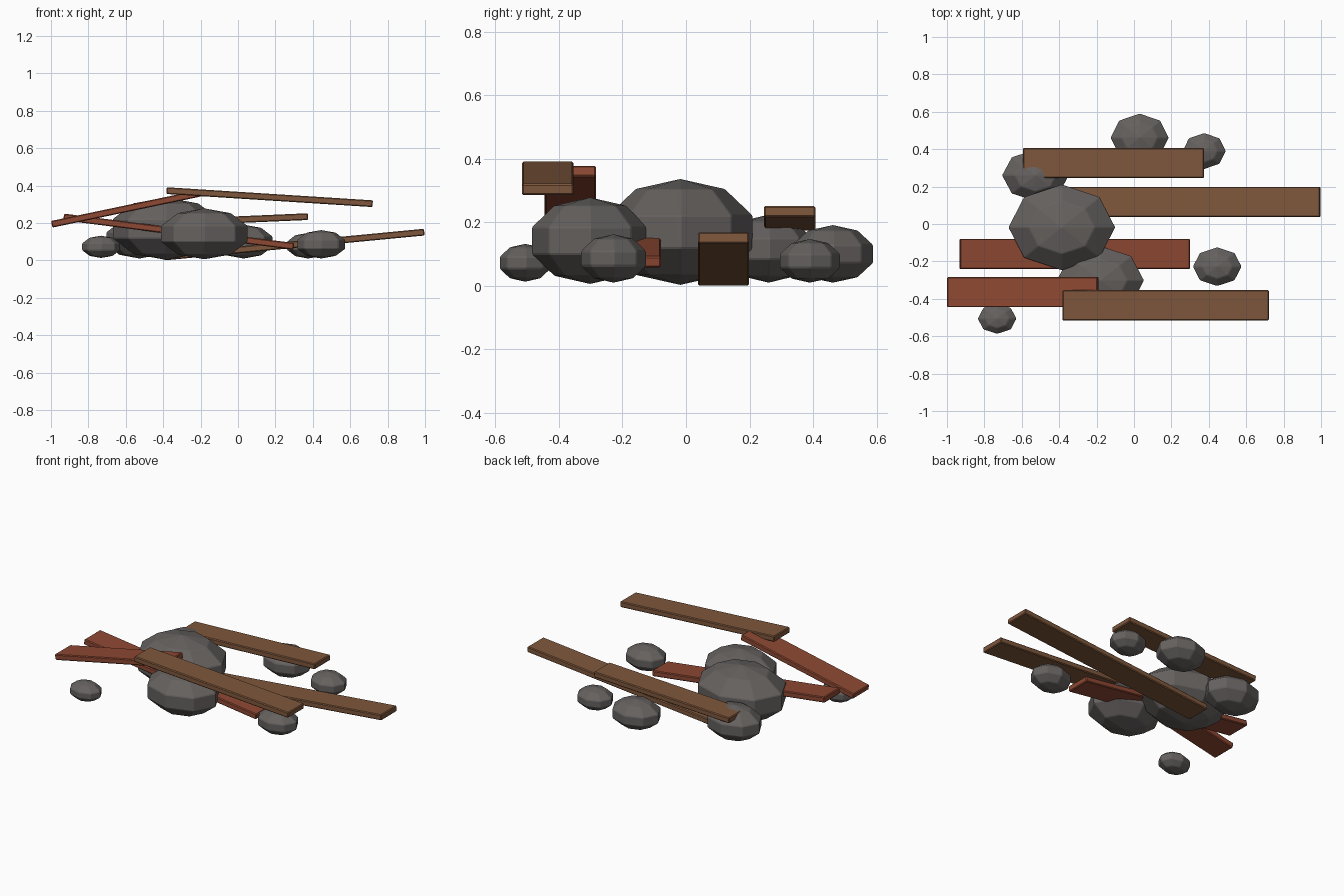
import bpy, math

if "Cube" in bpy.data.objects:
    bpy.data.objects.remove(bpy.data.objects["Cube"])


def material(name, rgb):
    m = bpy.data.materials.new(name)
    m.diffuse_color = (*rgb, 1)
    m.use_nodes = True
    m.node_tree.nodes["Principled BSDF"].inputs["Base Color"].default_value = m.diffuse_color
    return m


STONE = material("stone", (0.13, 0.12, 0.115))
BROWN = material("brown_wood", (0.21, 0.095, 0.045))
RED = material("red_wood", (0.27, 0.065, 0.033))


def finish(ob, name, mat, bevel):
    ob.name = name
    ob.data.materials.append(mat)
    mod = ob.modifiers.new("worn_edges", "BEVEL")
    mod.width = bevel
    mod.segments = 1
    mod.limit_method = "ANGLE"
    mod.angle_limit = math.radians(20)


def rock(name, x, y, rx, ry, z0, z1):
    # eight-sided, five-ring squashed boulder; widest ring is sin(72 deg)
    bpy.ops.mesh.primitive_uv_sphere_add(segments=8, ring_count=5, radius=1)
    ob = bpy.context.object
    k = math.sin(math.radians(72))
    ob.scale = (rx / k, ry / k, (z1 - z0) / 2)
    bpy.ops.object.transform_apply(location=False, rotation=False, scale=True)
    ob.location = (x, y, (z0 + z1) / 2)
    finish(ob, name, STONE, 0.004)


def plank(name, mat, xl, zl, xr, zr, y, width=0.162, thick=0.036):
    # board along the line between its two end centres
    dx, dz = xr - xl, zr - zl
    bpy.ops.mesh.primitive_cube_add(size=1)
    ob = bpy.context.object
    ob.scale = (math.hypot(dx, dz), width, thick)
    bpy.ops.object.transform_apply(location=False, rotation=False, scale=True)
    ob.location = ((xl + xr) / 2, y, (zl + zr) / 2)
    ob.rotation_euler = (0, -math.atan2(dz, dx), 0)
    finish(ob, name, mat, 0.005)


# boulders
rock("main_rock", -0.386, -0.018, 0.285, 0.229, 0.003, 0.336)
rock("front_rock", -0.18, -0.302, 0.233, 0.184, 0.006, 0.278)
rock("back_left_rock", -0.527, 0.26, 0.178, 0.137, 0.01, 0.224)
rock("back_rock", 0.03, 0.462, 0.155, 0.128, 0.01, 0.191)

# loose stones
rock("back_right_stone", 0.375, 0.39, 0.115, 0.096, 0.01, 0.147)
rock("right_stone", 0.445, -0.228, 0.13, 0.103, 0.01, 0.162)
rock("front_left_stone", -0.732, -0.506, 0.103, 0.081, 0.013, 0.132)

# broken boards
plank("front_brown_plank", BROWN, -0.382, 0.373, 0.72, 0.303, -0.435)
plank("front_red_plank", RED, -0.996, 0.193, -0.193, 0.361, -0.364)
plank("middle_red_plank", RED, -0.932, 0.232, 0.298, 0.075, -0.16)
plank("long_brown_plank", BROWN, -0.395, 0.018, 0.996, 0.151, 0.118)
plank("back_brown_plank", BROWN, -0.592, 0.192, 0.375, 0.234, 0.326)
